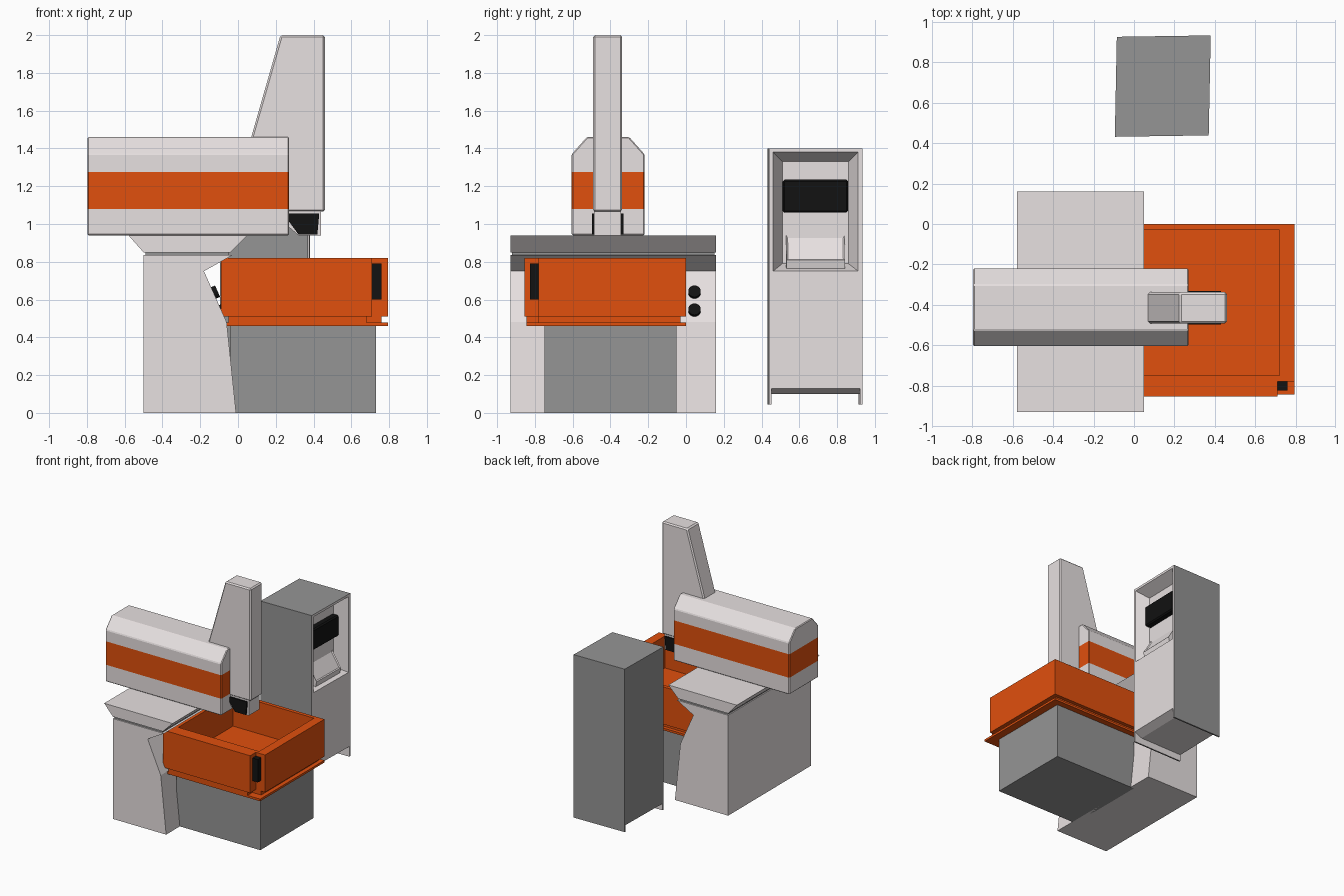
import bpy, bmesh
from mathutils import Matrix, Vector

if "Cube" in bpy.data.objects:
    bpy.data.objects.remove(bpy.data.objects["Cube"])


def material(name, rgb):
    m = bpy.data.materials.new(name)
    m.diffuse_color = (*rgb, 1)
    m.use_nodes = True
    m.node_tree.nodes["Principled BSDF"].inputs["Base Color"].default_value = m.diffuse_color
    return m


LIGHT = material("light_paint", (0.80, 0.75, 0.75))
GREY = material("grey_paint", (0.30, 0.30, 0.30))
ORANGE = material("orange_paint", (0.75, 0.08, 0.004))
BLACK = material("black_plastic", (0.006, 0.006, 0.006))


def finish(name, bm, mat):
    bmesh.ops.recalc_face_normals(bm, faces=bm.faces)
    me = bpy.data.meshes.new(name)
    bm.to_mesh(me)
    bm.free()
    ob = bpy.data.objects.new(name, me)
    bpy.context.collection.objects.link(ob)
    me.materials.append(mat)
    return ob


def loft(name, a, b, mat):
    """Solid between two matching loops of points."""
    bm = bmesh.new()
    va, vb = [bm.verts.new(p) for p in a], [bm.verts.new(p) for p in b]
    bm.faces.new(va)
    bm.faces.new(vb)
    n = len(a)
    for i in range(n):
        j = (i + 1) % n
        bm.faces.new((va[i], va[j], vb[j], vb[i]))
    return finish(name, bm, mat)


def prism(name, pts, axis, lo, hi, mat, bevel=0):
    """Extrude a 2D profile along x, y or z."""
    i = "xyz".index(axis)

    def at(d):
        return [(*p[:i], d, *p[i:]) for p in pts]
    ob = loft(name, at(lo), at(hi), mat)
    if bevel:
        mod = ob.modifiers.new("bevel", "BEVEL")
        mod.width, mod.segments, mod.limit_method = bevel, 1, "ANGLE"
    return ob


def box(name, x, y, z, mat, bevel=0):
    return prism(name, [(x[0], y[0]), (x[1], y[0]), (x[1], y[1]), (x[0], y[1])],
                 "z", z[0], z[1], mat, bevel)


def cut(ob, cutter):
    mod = ob.modifiers.new("cut", "BOOLEAN")
    mod.object, mod.solver = cutter, "EXACT"
    bpy.context.view_layer.objects.active = ob
    bpy.ops.object.modifier_apply(modifier="cut")
    bpy.data.objects.remove(cutter)


# Pedestal, neck and flared saddle
prism("pedestal", [(-.5, 0), (-.01, 0), (-.06, .48), (-.18, .75), (-.03, .835), (-.5, .835)],
      "y", -.93, .16, LIGHT)
box("saddle_neck", (-.49, -.05), (-.92, .15), (.83, .855), GREY)
prism("saddle", [(-.5, .85), (-.04, .85), (.05, .94), (-.58, .94)], "y", -.93, .16, LIGHT)

# Two push buttons on the sloping pedestal face
normal = Vector((.27, 0, .12)).normalized()
for k, (x, z) in enumerate([(-.129, .635), (-.087, .54)]):
    bm = bmesh.new()
    bmesh.ops.create_cone(bm, cap_ends=True, segments=20, radius1=.033, radius2=.033, depth=.03)
    ob = finish(f"push_button_{k + 1}", bm, BLACK)
    ob.rotation_euler = normal.to_track_quat("Z", "Y").to_euler()
    ob.location = Vector((x, .045, z)) + normal * .008

# Table base
box("table_base", (-.04, .73), (-.75, -.05), (0, .462), GREY)

# Tank with notched corner and stepped foot
tank = prism("tank", [(-.09, -.855), (.71, -.855), (.71, -.78), (.795, -.78), (.795, 0), (-.09, 0)],
             "z", .51, .82, ORANGE)
cut(tank, box("tank_cutter", (-.025, .72), (-.75, -.03), (.555, 1), ORANGE))
prism("tank_step", [(-.05, -.845), (.68, -.845), (.68, -.78), (.76, -.78), (.76, -.03), (-.05, -.03)],
      "z", .475, .512, ORANGE)
box("tank_foot", (-.06, .795), (-.845, 0), (.46, .478), ORANGE)
box("tank_handle", (.71, .76), (-.825, -.779), (.6, .79), BLACK)

# Horizontal arm with a coloured band
arm = prism("arm", [(-.605, .94), (-.22, .94), (-.22, 1.37), (-.30, 1.46), (-.525, 1.46), (-.605, 1.37)],
            "x", -.797, .27, LIGHT)
arm.data.materials.append(ORANGE)
bm = bmesh.new()
bm.from_mesh(arm.data)
for z in (1.08, 1.275):
    bmesh.ops.bisect_plane(bm, geom=bm.verts[:] + bm.edges[:] + bm.faces[:],
                           plane_co=(0, 0, z), plane_no=(0, 0, 1))
for f in bm.faces:
    f.material_index = int(1.08 < f.calc_center_median().z < 1.275)
bm.to_mesh(arm.data)
bm.free()
mod = arm.modifiers.new("bevel", "BEVEL")
mod.width, mod.segments, mod.limit_method = .006, 1, "ANGLE"

# Vertical spindle column, its nose and side plates
prism("spindle_column", [(.2, 1.065), (.46, 1.065), (.46, 2), (.225, 2), (.07, 1.46), (.07, 1.4), (.2, 1.4)],
      "y", -.492, -.338, LIGHT, .01)
prism("spindle_nose", [(.25, 1.07), (.44, 1.07), (.44, .94), (.32, .94), (.25, 1.0)],
      "y", -.486, -.344, LIGHT)
for side, lo, hi in (("front", -.498, -.485), ("back", -.345, -.332)):
    prism(f"nose_plate_{side}", [(.26, 1.055), (.43, 1.055), (.42, .945), (.32, .945), (.265, 1.02)],
          "y", lo, hi, BLACK)

# Control cabinet, built around its own centre and then slightly skewed
HX, HY = .2325, .2475
cab = box("control_cabinet", (-HX, HX), (-HY, HY), (.045, 1.4), GREY)


def rect(x, hy, z0, z1):
    return [(x, -hy, z0), (x, hy, z0), (x, hy, z1), (x, -hy, z1)]


back = HX - .1
cut(cab, loft("recess_cutter", rect(HX + .001, .2255, .75, 1.381), rect(back, .175, .79, 1.33), LIGHT))
cut(cab, prism("underside_cutter", [(-.3, -.1), (.3, -.1), (.3, .13), (HX, .13), (HX - .07, .1), (-.3, .1)],
               "y", -.235, .235, LIGHT))
if len(cab.data.materials) < 2:
    cab.data.materials.append(LIGHT)
for p in cab.data.polygons:
    c = p.center
    inside = abs(c.y) < .24 and c.z < 1.39 and c.x > -.22
    p.material_index = 1 if p.normal.x > .9 or inside else 0

# Screen and sloping keyboard in the cabinet recess
screen = box("screen", (back - .01, back + .05), (-.173, .173), (1.06, 1.235), BLACK, .01)
keys = prism("keyboard_tray", [(back - .01, .94), (back, .94), (HX - .02, .81), (HX - .03, .765), (back - .01, .77)],
             "y", -.155, .155, LIGHT)
bm = bmesh.new()
bm.from_mesh(keys.data)
bm.normal_update()
slope = max(bm.faces, key=lambda f: f.normal.x + f.normal.z)
bmesh.ops.inset_region(bm, faces=[slope], thickness=.012, depth=0)
bmesh.ops.translate(bm, verts=slope.verts[:], vec=slope.normal * -.008)
bm.to_mesh(keys.data)
bm.free()

skew = Matrix(((1, .02, 0, .1425), (.015, 1, 0, .683), (0, 0, 1, 0), (0, 0, 0, 1)))
for ob in (cab, screen, keys):
    ob.data.transform(skew)
